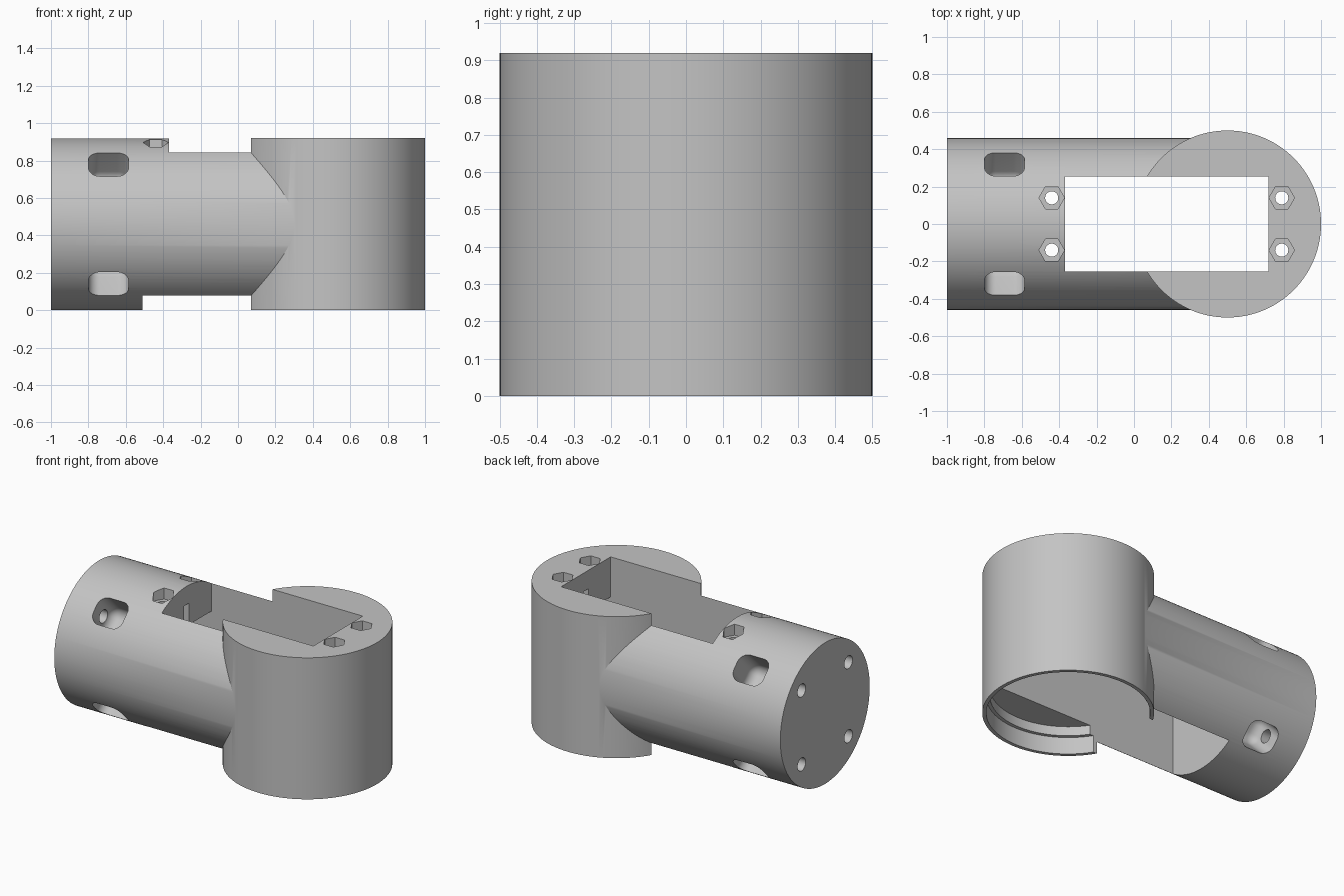
import bpy
import math
from mathutils import Vector, Matrix

if "Cube" in bpy.data.objects:
    bpy.data.objects.remove(bpy.data.objects["Cube"], do_unlink=True)

HEIGHT = 0.92
MID = HEIGHT / 2
DRUM_X = 0.5
WIDTH = 0.508        # width of the motor pocket
FLANGE = 0.66        # underside of the mounting flanges

grey = bpy.data.materials.new("plain grey")
grey.use_nodes = True
grey.diffuse_color = (0.55, 0.55, 0.55, 1)
grey.node_tree.nodes["Principled BSDF"].inputs["Base Color"].default_value = (0.55, 0.55, 0.55, 1)


def cylinder(name, radius, start, end, sides=128):
    """Closed cylinder running from start to end."""
    a, b = Vector(start), Vector(end)
    bpy.ops.mesh.primitive_cylinder_add(vertices=sides, radius=radius, depth=(b - a).length)
    ob = bpy.context.object
    ob.name = name
    turn = (b - a).to_track_quat("Z", "Y").to_matrix().to_4x4()
    ob.data.transform(Matrix.Translation((a + b) / 2) @ turn)
    return ob


def box(name, low, high):
    """Box between two opposite corners."""
    a, b = Vector(low), Vector(high)
    bpy.ops.mesh.primitive_cube_add(size=1)
    ob = bpy.context.object
    ob.name = name
    ob.data.transform(Matrix.Translation((a + b) / 2) @ Matrix.Diagonal((b - a).to_4d()))
    return ob


def apply(ob, modifier):
    bpy.context.view_layer.objects.active = ob
    bpy.ops.object.modifier_apply(modifier=modifier.name)


def combine(target, tool, operation="DIFFERENCE"):
    mod = target.modifiers.new("combine", "BOOLEAN")
    mod.operation = operation
    mod.solver = "EXACT"
    mod.object = tool
    apply(target, mod)
    bpy.data.objects.remove(tool, do_unlink=True)


# Upright drum joined to the horizontal tube
housing = cylinder("joint_housing", 0.5, (DRUM_X, 0, 0), (DRUM_X, 0, HEIGHT))
tube = cylinder("tube", MID - 0.001, (-1, 0, MID), (DRUM_X, 0, MID))
combine(housing, tube, "UNION")

# Stepped round recess under the drum
combine(housing, cylinder("recess_lip", 0.477, (DRUM_X, 0, -0.1), (DRUM_X, 0, 0.11)))
combine(housing, cylinder("recess_seat", 0.455, (DRUM_X, 0, -0.1), (DRUM_X, 0, 0.17)))

# Motor pocket: open through the top, longer below the flanges
half = WIDTH / 2
combine(housing, box("top_pocket", (-0.37, -half, -0.1), (0.72, half, 1.1)))
combine(housing, box("lower_pocket", (-0.51, -half, -0.1), (0.86, half, FLANGE)))
combine(housing, box("rib_slot", (-0.44, -0.025, FLANGE - 0.05), (0.79, 0.025, 0.8)))

# Flange screw holes with hexagonal nut traps
for x in (-0.44, 0.79):
    for y in (-0.14, 0.14):
        combine(housing, cylinder("screw_hole", 0.035, (x, y, 0.5), (x, y, 1.1), 32))
        nut = cylinder("nut_trap", 0.068, (0, 0, 0.84), (0, 0, 1.1), 6)
        nut.data.transform(Matrix.Translation((x, y, 0)) @ Matrix.Rotation(math.pi / 2, 4, "Z"))
        combine(housing, nut)

# End screw holes, each opening into a rounded pocket in the tube side
for i in range(4):
    angle = math.radians(45 + 90 * i)
    place = Matrix.Translation((0, 0, MID)) @ Matrix.Rotation(angle, 4, "X")
    pocket = box("head_pocket", (-0.8, -0.088, 0.25), (-0.585, 0.088, 0.7))
    bevel = pocket.modifiers.new("round", "BEVEL")
    bevel.width = 0.06
    bevel.segments = 8
    apply(pocket, bevel)
    pocket.data.transform(place)
    combine(housing, pocket)
    hole = cylinder("end_hole", 0.042, (-1.1, 0, 0.34), (-0.7, 0, 0.34), 32)
    hole.data.transform(place)
    combine(housing, hole)

# Finish
housing.data.materials.clear()
housing.data.materials.append(grey)
for face in housing.data.polygons:
    face.material_index = 0
bpy.ops.object.select_all(action="DESELECT")
housing.select_set(True)
bpy.context.view_layer.objects.active = housing
bpy.ops.object.shade_smooth_by_angle(angle=math.radians(30))
